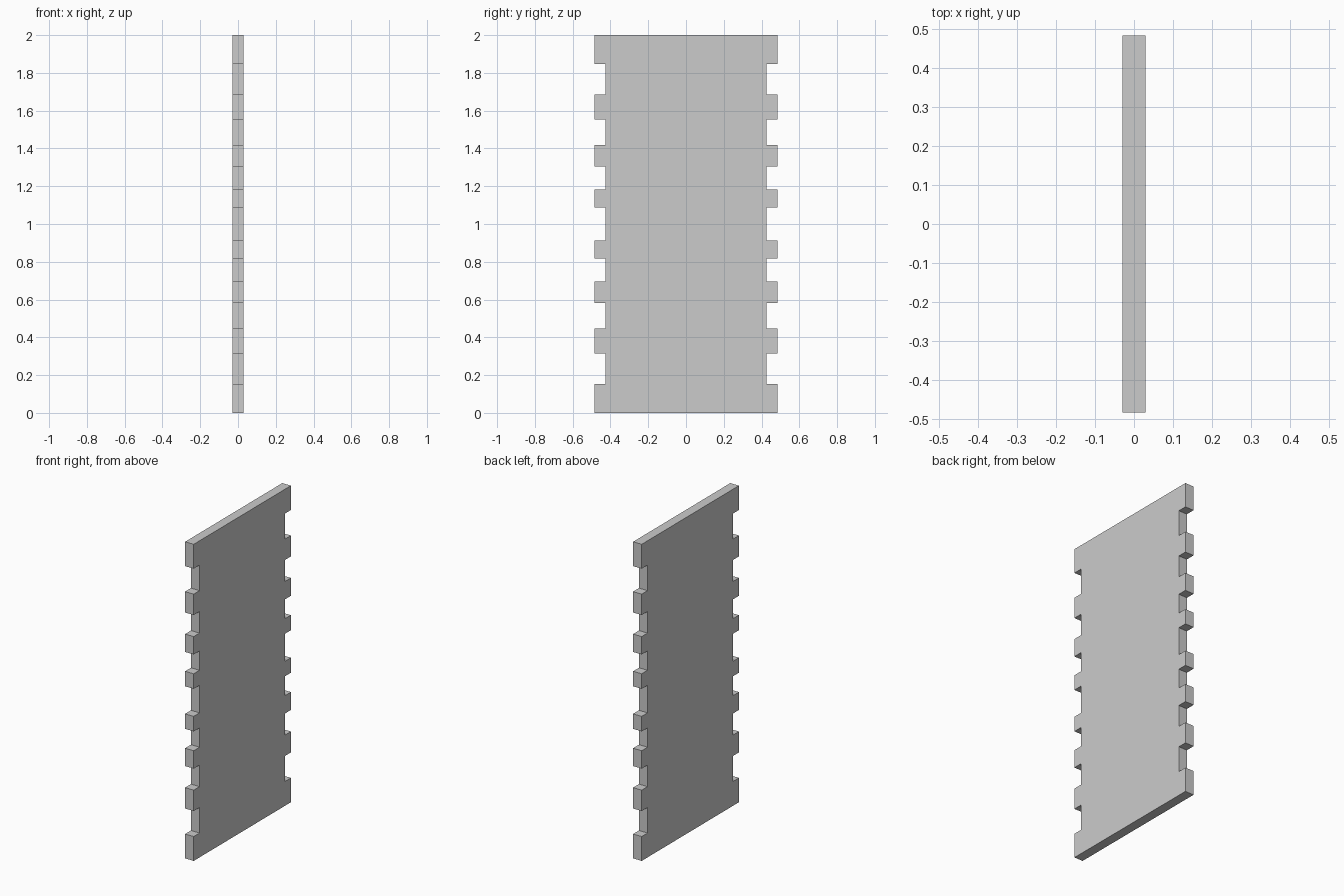
import bpy
import bmesh

if "Cube" in bpy.data.objects:
    bpy.data.objects.remove(bpy.data.objects["Cube"])

HALF_THICK = 0.03
TAB_Y = 0.485      # outer edge of the tabs
NOTCH_Y = 0.427    # bottom of the notches
HEIGHT = 2.0

# Notch spans (lower half), mirrored about mid-height; the middle notch spans the centre
lower = [(0.154, 0.315), (0.447, 0.583), (0.696, 0.818)]
upper = [(HEIGHT - b, HEIGHT - a) for a, b in reversed(lower)]
notches = lower + [(0.913, HEIGHT - 0.913)] + upper

# Right edge profile from bottom to top, then mirrored for the left edge
right = [(TAB_Y, 0.0)]
for a, b in notches:
    right += [(TAB_Y, a), (NOTCH_Y, a), (NOTCH_Y, b), (TAB_Y, b)]
right.append((TAB_Y, HEIGHT))
profile = right + [(-y, z) for y, z in reversed(right)]

# Panel: extrude the notched outline through its thickness
bm = bmesh.new()
face = bm.faces.new([bm.verts.new((-HALF_THICK, y, z)) for y, z in profile])
ext = bmesh.ops.extrude_face_region(bm, geom=[face], use_keep_orig=True)
moved = [v for v in ext["geom"] if isinstance(v, bmesh.types.BMVert)]
bmesh.ops.translate(bm, verts=moved, vec=(2 * HALF_THICK, 0, 0))
bmesh.ops.recalc_face_normals(bm, faces=bm.faces[:])

mesh = bpy.data.meshes.new("finger_joint_panel")
bm.to_mesh(mesh)
bm.free()
panel = bpy.data.objects.new("finger_joint_panel", mesh)
bpy.context.collection.objects.link(panel)
